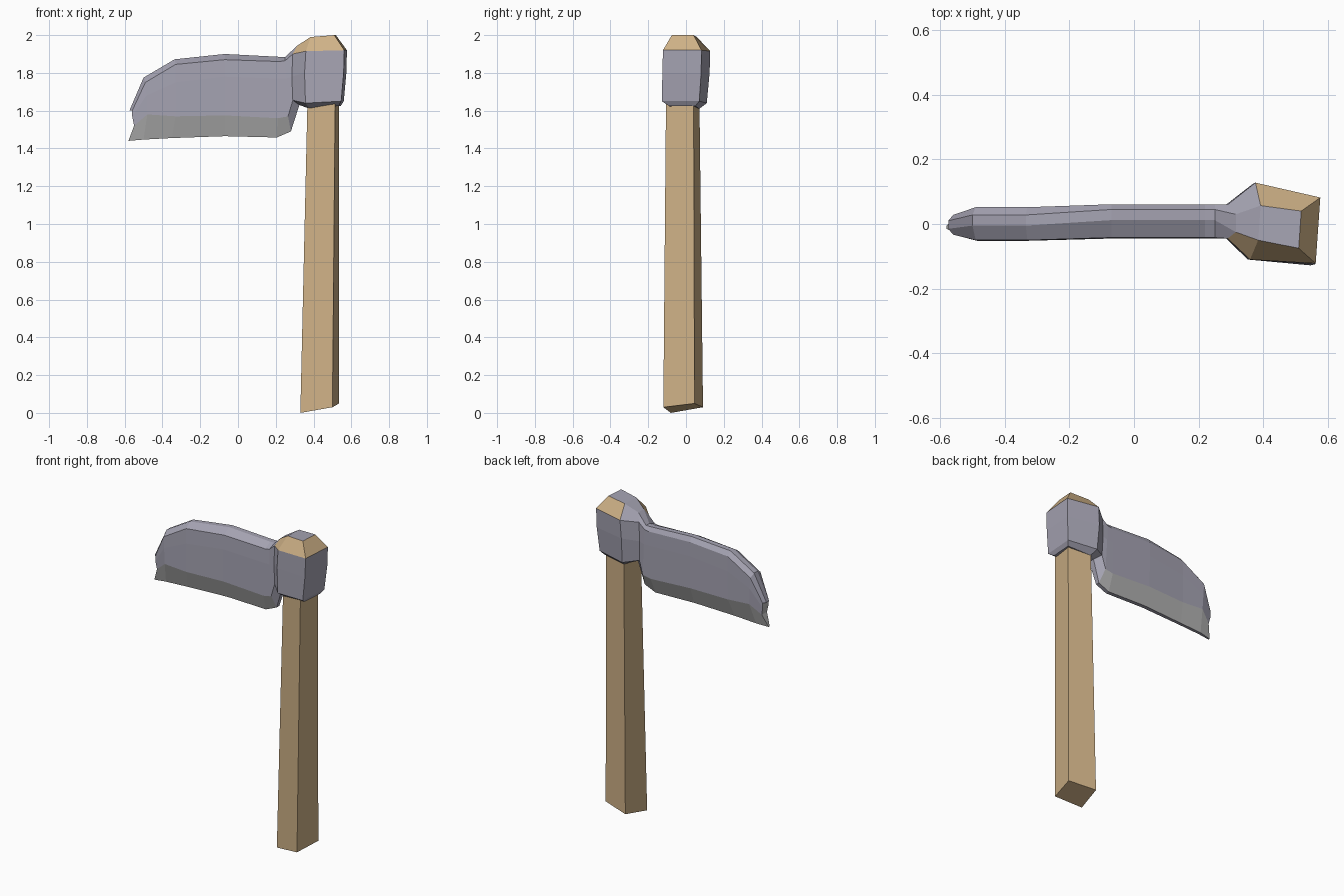
import bpy, bmesh

if "Cube" in bpy.data.objects:
    bpy.data.objects.remove(bpy.data.objects["Cube"])


def material(name, rgb):
    m = bpy.data.materials.new(name)
    m.diffuse_color = (*rgb, 1)
    m.use_nodes = True
    m.node_tree.nodes["Principled BSDF"].inputs["Base Color"].default_value = m.diffuse_color
    return m


STEEL = material("steel", (0.38, 0.37, 0.45))
WOOD = material("wood", (0.62, 0.44, 0.24))
EDGE = material("ground_edge", (0.48, 0.48, 0.48))


def finish(bm, name, mats):
    bmesh.ops.recalc_face_normals(bm, faces=bm.faces)
    mesh = bpy.data.meshes.new(name)
    bm.to_mesh(mesh)
    bm.free()
    for m in mats:
        mesh.materials.append(m)
    bpy.context.collection.objects.link(bpy.data.objects.new(name, mesh))


# Handle: tapered four-sided post with a slanted foot
bm = bmesh.new()
foot = [(.33, -.08, 0), (.50, -.12, .03), (.535, .045, .05), (.365, .09, .03)]
head = [(.37, -.07, 1.75), (.515, -.105, 1.75), (.535, .04, 1.75), (.39, .07, 1.75)]
a, b = [[bm.verts.new(p) for p in ring] for ring in (foot, head)]
bm.faces.new(a[::-1])
bm.faces.new(b)
for i in range(4):
    j = (i + 1) % 4
    bm.faces.new((a[i], a[j], b[j], b[i]))
finish(bm, "handle", [WOOD])

# Thickness templates: (back y, front y) for ridge, shoulder, middle, bevel, edge
SOCKET_R = [(.04, -.075), (.082, -.122), (.08, -.125), (.07, -.128), (.05, -.09)]
SOCKET_L = [(.057, -.05), (.128, -.11), (.125, -.11), (.11, -.11), (.07, -.07)]
NECK = [(.03, -.025), (.06, -.045), (.06, -.045), (.055, -.045), (.02, -.02)]
BLADE = [(.045, .012), (.061, -.042), (.061, -.045), (.058, -.045), (.015, -.01)]
OUTER = [(.028, -.005), (.052, -.05), (.052, -.052), (.05, -.052), (.008, -.012)]
TIP = [(.01, -.015), (.028, -.033), (.028, -.033), (.022, -.03), (-.005, -.015)]

# Stations from the socket to the tip: template, skew, side profile (x, z)
STATIONS = [
    (SOCKET_R, .07, [(.515, 2.0), (.571, 1.92), (.568, 1.80), (.555, 1.65), (.54, 1.625)]),
    (SOCKET_L, .07, [(.388, 1.99), (.367, 1.915), (.36, 1.80), (.365, 1.64), (.385, 1.61)]),
    (NECK, 0, [(.315, 1.945), (.29, 1.90), (.285, 1.78), (.29, 1.655), (.325, 1.63)]),
    (BLADE, 0, [(.25, 1.885), (.25, 1.865), (.255, 1.77), (.265, 1.57), (.28, 1.49)]),
    (BLADE, 0, [(.22, 1.885), (.22, 1.86), (.21, 1.77), (.21, 1.56), (.205, 1.458)]),
    (BLADE, 0, [(-.07, 1.90), (-.07, 1.87), (-.07, 1.78), (-.07, 1.575), (-.07, 1.465)]),
    (OUTER, 0, [(-.335, 1.872), (-.33, 1.845), (-.33, 1.75), (-.33, 1.57), (-.35, 1.455)]),
    (OUTER, 0, [(-.50, 1.775), (-.49, 1.75), (-.485, 1.68), (-.48, 1.58), (-.50, 1.447)]),
    (TIP, 0, [(-.575, 1.60), (-.56, 1.60), (-.56, 1.57), (-.55, 1.52), (-.58, 1.44)]),
]

# Axe head: socket, neck and blade lofted through the stations
bm = bmesh.new()
rings = []
for widths, skew, prof in STATIONS:
    back = [bm.verts.new((x + skew * yb, yb, z)) for (x, z), (yb, _) in zip(prof, widths)]
    front = [bm.verts.new((x + skew * yf, yf, z)) for (x, z), (_, yf) in zip(prof, widths)]
    rings.append(back + front[::-1])
for s, (a, b) in enumerate(zip(rings, rings[1:])):
    for i in range(10):
        j = (i + 1) % 10
        f = bm.faces.new((a[i], a[j], b[j], b[i]))
        # wooden shoulders around the socket and on the front of the neck
        if (s == 0 and i in (0, 8)) or (s == 1 and i == 8):
            f.material_index = 1
        # ground cutting bevel
        elif s >= 3 and i in (3, 5):
            f.material_index = 2
for ring, first, last in ((rings[0], 1, 0), (rings[-1], 2, 2)):
    for r in range(4):
        f = bm.faces.new((ring[r], ring[r + 1], ring[8 - r], ring[9 - r]))
        f.material_index = first if r == 0 else last
finish(bm, "axe_head", [STEEL, WOOD, EDGE])
